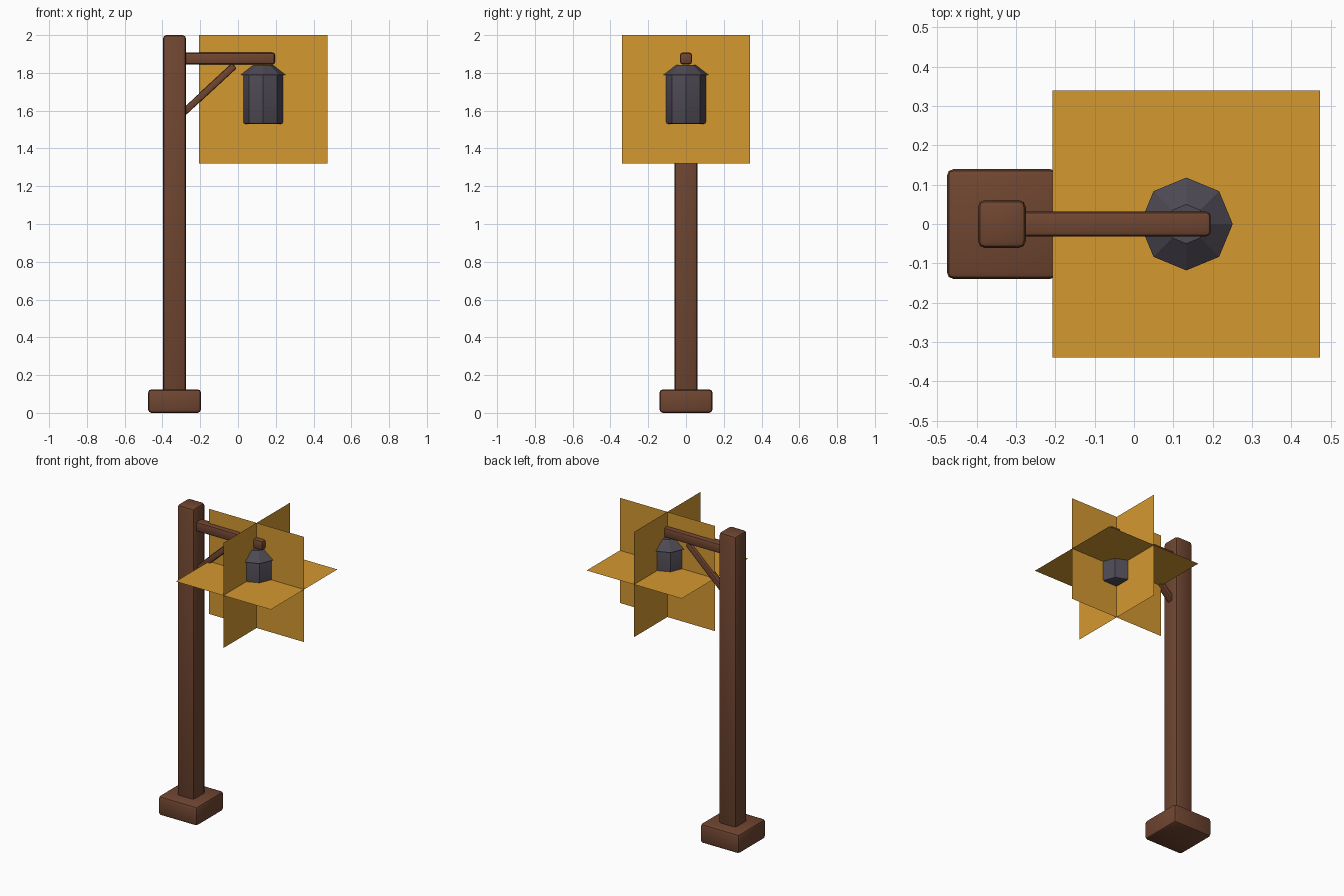
import bpy
from math import atan2, hypot, pi
from mathutils import Vector

default = bpy.data.objects.get("Cube")
if default:
    bpy.data.objects.remove(default, do_unlink=True)


def material(name, rgb):
    mat = bpy.data.materials.new(name)
    mat.use_nodes = True
    mat.diffuse_color = (*rgb, 1)
    mat.node_tree.nodes["Principled BSDF"].inputs["Base Color"].default_value = (*rgb, 1)
    return mat


wood = material("brown wood", (0.16, 0.06, 0.03))
iron = material("dark iron", (0.075, 0.067, 0.088))
amber = material("amber glow", (0.66, 0.315, 0.03))


def finish(name, mat, bevel=0):
    """Name the active object, colour it and round its edges."""
    obj = bpy.context.object
    obj.name = name
    obj.data.materials.append(mat)
    if bevel:
        bpy.ops.object.transform_apply(location=False, rotation=False, scale=True)
        mod = obj.modifiers.new("soft edges", "BEVEL")
        mod.width = bevel
        mod.segments = 2
        mod.limit_method = "ANGLE"
        mod.angle_limit = pi / 3
        bpy.ops.object.modifier_apply(modifier=mod.name)
        bpy.ops.object.shade_smooth_by_angle(angle=pi / 6)
    return obj


def beam(name, centre, size, bevel, tilt=0):
    bpy.ops.mesh.primitive_cube_add(size=1, location=centre, rotation=(0, tilt, 0))
    bpy.context.object.scale = size
    return finish(name, wood, bevel)


def octagon(name, r_bottom, r_top, z_bottom, z_top, bevel=0):
    bpy.ops.mesh.primitive_cone_add(
        vertices=8, radius1=r_bottom, radius2=r_top, depth=z_top - z_bottom,
        location=(LAMP_X, 0, (z_bottom + z_top) / 2), rotation=(0, 0, pi / 2))
    return finish(name, iron, bevel)


POST_X, LAMP_X, GLOW_Z = -0.336, 0.133, 1.66

# Timber frame
beam("base_block", (POST_X, 0, 0.0625), (0.28, 0.28, 0.125), 0.018)
beam("post", (POST_X, 0, 1.03), (0.122, 0.122, 1.94), 0.018)
beam("cross_arm", (-0.0575, 0, 1.876), (0.505, 0.063, 0.062), 0.012)

# Diagonal brace between post and arm
low, high = Vector((-0.31, 0, 1.57)), Vector((-0.02, 0, 1.838))
span = high - low
beam("diagonal_brace", (low + high) / 2, (hypot(span.x, span.z), 0.04, 0.036),
     0.008, -atan2(span.z, span.x))

# Hanging lantern
octagon("lantern_body", 0.105, 0.105, 1.53, 1.80, 0.01)
octagon("lantern_roof", 0.118, 0.05, 1.79, 1.843)

# Three crossed glow sheets
for name, turn in (("glow_level", (0, 0, 0)),
                   ("glow_front", (pi / 2, 0, 0)),
                   ("glow_side", (0, pi / 2, 0))):
    bpy.ops.mesh.primitive_plane_add(size=0.68, location=(LAMP_X, 0, GLOW_Z), rotation=turn)
    finish(name, amber)
